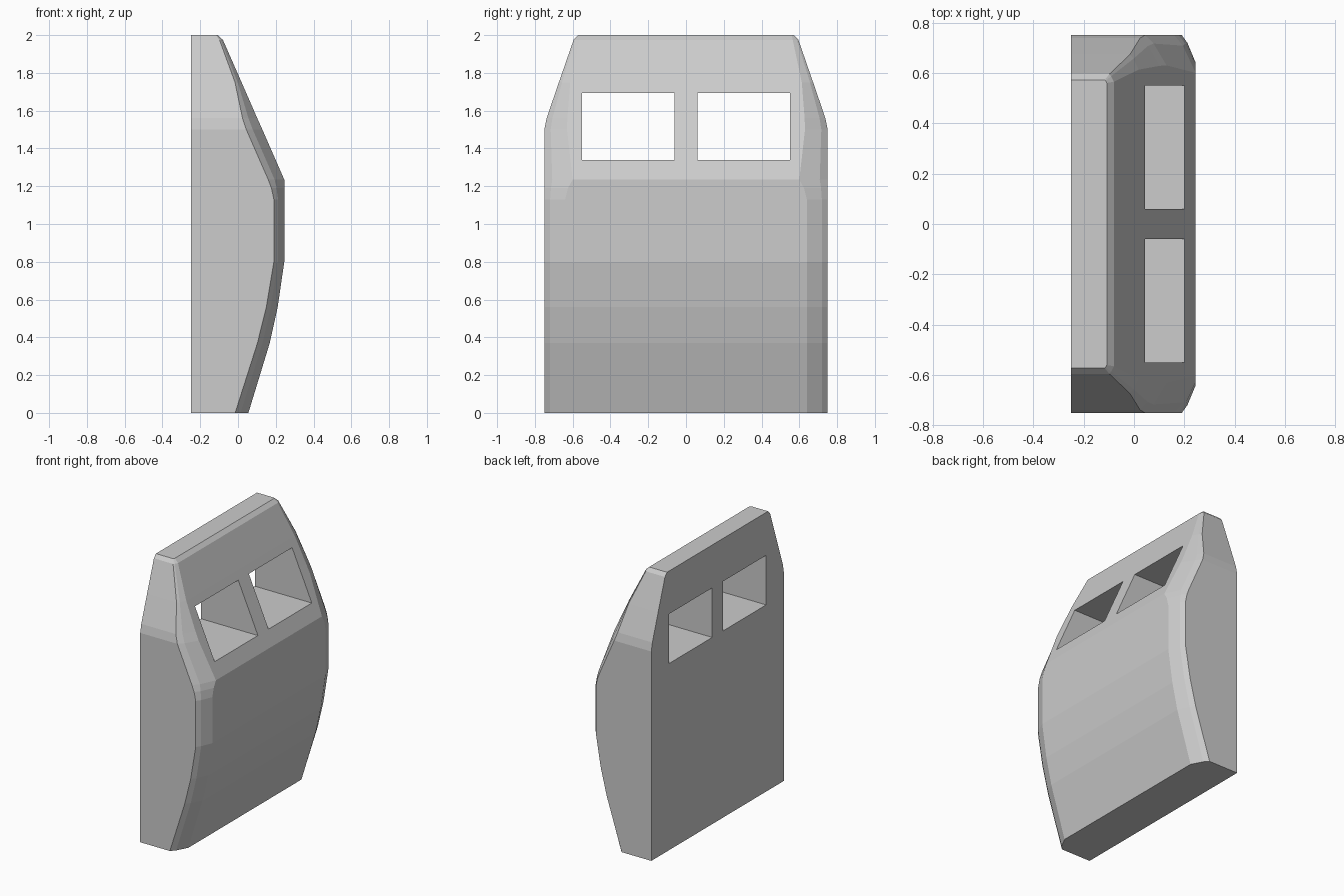
import bpy
import bmesh

cube = bpy.data.objects.get("Cube")
if cube:
    bpy.data.objects.remove(cube, do_unlink=True)

BACK = -0.25

grey = bpy.data.materials.new("plain grey")
grey.use_nodes = True
colour = (0.604, 0.604, 0.604, 1)
grey.diffuse_color = colour
grey.node_tree.nodes["Principled BSDF"].inputs["Base Color"].default_value = colour


def make_object(name, bm):
    bmesh.ops.recalc_face_normals(bm, faces=bm.faces)
    mesh = bpy.data.meshes.new(name)
    bm.to_mesh(mesh)
    bm.free()
    mesh.materials.append(grey)
    obj = bpy.data.objects.new(name, mesh)
    bpy.context.scene.collection.objects.link(obj)
    return obj


# Levels: height, front x, half width, edge rounding depth and width
levels = [
    (0.0, 0.055, 0.75, 0.07, 0.11),
    (0.37, 0.168, 0.75, 0.065, 0.11),
    (0.56, 0.21, 0.75, 0.06, 0.11),
    (0.80, 0.245, 0.75, 0.055, 0.11),
    (1.13, 0.245, 0.75, 0.055, 0.11),
    (1.19, 0.245, 0.75, 0.068, 0.125),
    (1.235, 0.245, 0.75, 0.085, 0.15),
    (1.50, 0.129, 0.75, 0.085, 0.12),
    (1.56, 0.102, 0.738, 0.078, 0.11),
    (1.75, 0.019, 0.673, 0.035, 0.06),
    (1.975, -0.080, 0.595, 0.018, 0.03),
    (2.0, -0.108, 0.572, 0.008, 0.012),
]


def ring(z, x, w, depth, width):
    half = [(BACK, w), (x - depth, w), (x - 0.6 * depth, w - 0.28 * width), (x, w - width)]
    pts = half + [(px, -py) for px, py in reversed(half)]
    return [(px, py, z) for px, py in pts]


# Solid panel body, lofted from bottom to top
bm = bmesh.new()
rings = [[bm.verts.new(p) for p in ring(*level)] for level in levels]
for low, high in zip(rings, rings[1:]):
    n = len(low)
    for i in range(n):
        j = (i + 1) % n
        bm.faces.new((low[i], low[j], high[j], high[i]))
bm.faces.new(rings[0])
bm.faces.new(rings[-1])
body = make_object("curved_panel", bm)

# Two rectangular window openings straight through the panel
bm = bmesh.new()
for side in (-1, 1):
    box = bmesh.ops.create_cube(bm, size=1)["verts"]
    bmesh.ops.scale(bm, vec=(1, 0.49, 0.355), verts=box)
    bmesh.ops.translate(bm, vec=(0, side * 0.305, 1.515), verts=box)
cutter = make_object("window_cutter", bm)
cutter.hide_render = True

cut = body.modifiers.new("windows", "BOOLEAN")
cut.operation = "DIFFERENCE"
cut.solver = "EXACT"
cut.object = cutter
bpy.context.view_layer.objects.active = body
bpy.ops.object.modifier_apply(modifier=cut.name)
bpy.data.objects.remove(cutter, do_unlink=True)

# Crisp flat facets
for face in body.data.polygons:
    face.use_smooth = False
